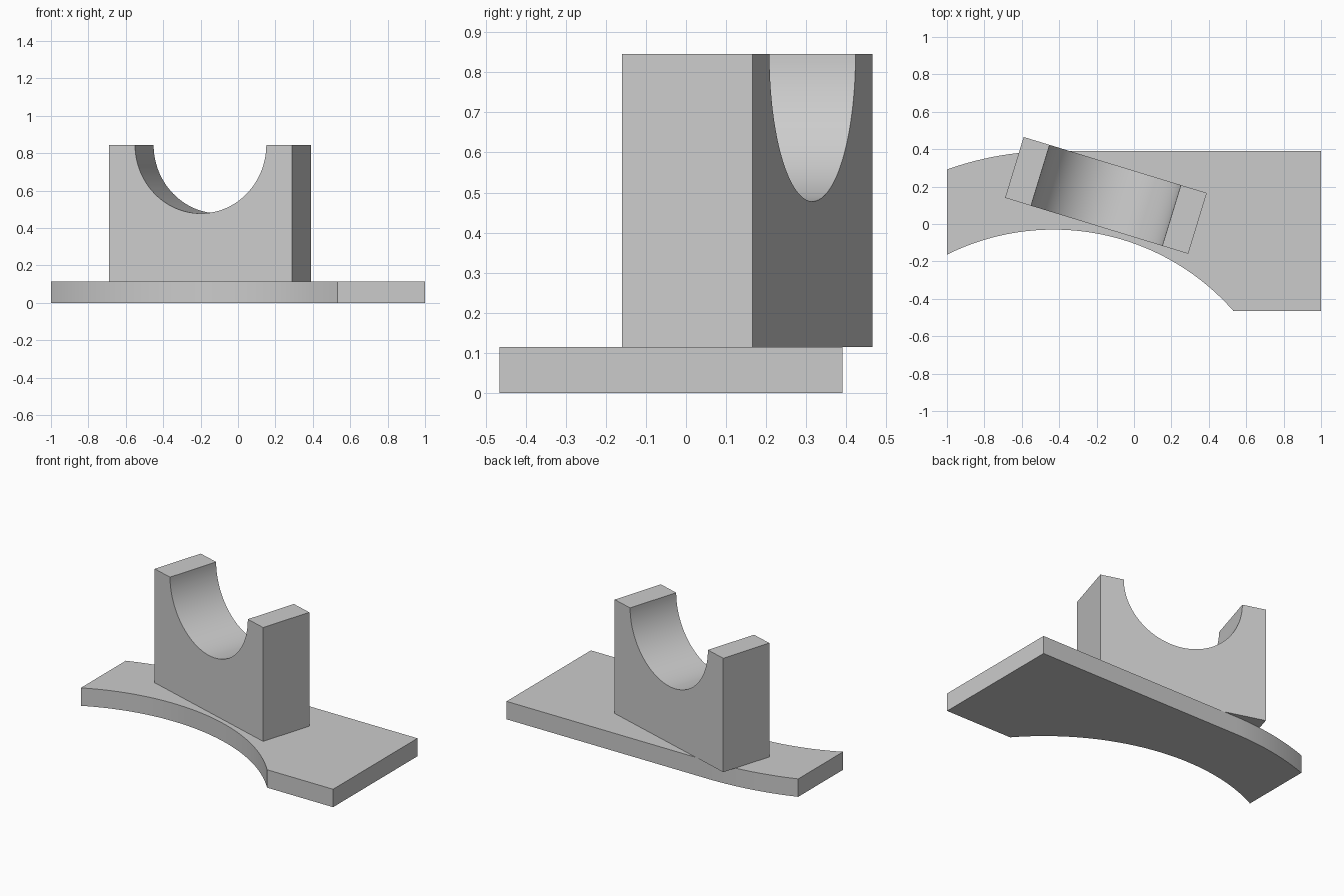
import bpy, bmesh, math
from mathutils import Matrix

cube = bpy.data.objects.get("Cube")
if cube:
    bpy.data.objects.remove(cube, do_unlink=True)

grey = bpy.data.materials.new("light_grey")
grey.use_nodes = True
colour = (0.6, 0.6, 0.6, 1)
grey.diffuse_color = colour
grey.node_tree.nodes["Principled BSDF"].inputs["Base Color"].default_value = colour


def arc(cx, cy, r, start, end, steps):
    """Points on a circle between two angles in radians."""
    angles = [start + (end - start) * i / steps for i in range(steps + 1)]
    return [(cx + r * math.cos(a), cy + r * math.sin(a)) for a in angles]


def extrude(name, outline, depth, matrix):
    """Solid from a closed outline, extruded along its own z."""
    bm = bmesh.new()
    face = bm.faces.new([bm.verts.new((x, y, 0)) for x, y in outline])
    grown = bmesh.ops.extrude_face_region(bm, geom=[face])
    verts = [v for v in grown["geom"] if isinstance(v, bmesh.types.BMVert)]
    bmesh.ops.translate(bm, verts=verts, vec=(0, 0, depth))
    bmesh.ops.recalc_face_normals(bm, faces=bm.faces)
    mesh = bpy.data.meshes.new(name)
    bm.to_mesh(mesh)
    bm.free()
    mesh.materials.append(grey)
    obj = bpy.data.objects.new(name, mesh)
    bpy.context.collection.objects.link(obj)
    obj.matrix_world = matrix
    bpy.ops.object.select_all(action="DESELECT")
    obj.select_set(True)
    bpy.context.view_layer.objects.active = obj
    bpy.ops.object.shade_smooth_by_angle(angle=math.radians(20))
    return obj


# Base plate: concentric front and back arcs running into a square end
cx, cy, inner, outer = -0.43, -1.31, 1.28, 1.70
front_y = -0.465
left_in = math.acos((-1 - cx) / inner)
left_out = math.acos((-1 - cx) / outer)
right_in = math.asin((front_y - cy) / inner)
plate = arc(cx, cy, inner, left_in, right_in, 64)
plate += [(1, front_y), (1, cy + outer)]
plate += arc(cx, cy, outer, math.pi / 2, left_out, 24)
thickness = 0.115
extrude("base_plate", plate, thickness, Matrix())

# Saddle block: upright block with a half-round cradle, turned on the plate
half, height, radius, depth = 0.512, 0.73, 0.367, 0.34
saddle = [(-half, 0), (half, 0), (half, height)]
saddle += arc(0, height, radius, 0, -math.pi, 64)
saddle += [(-half, height)]
place = (Matrix.Translation((-0.15, 0.153, thickness))
         @ Matrix.Rotation(math.radians(-17), 4, "Z")
         @ Matrix.Translation((0, depth / 2, 0))
         @ Matrix.Rotation(math.pi / 2, 4, "X"))
extrude("saddle_block", saddle, depth, place)
